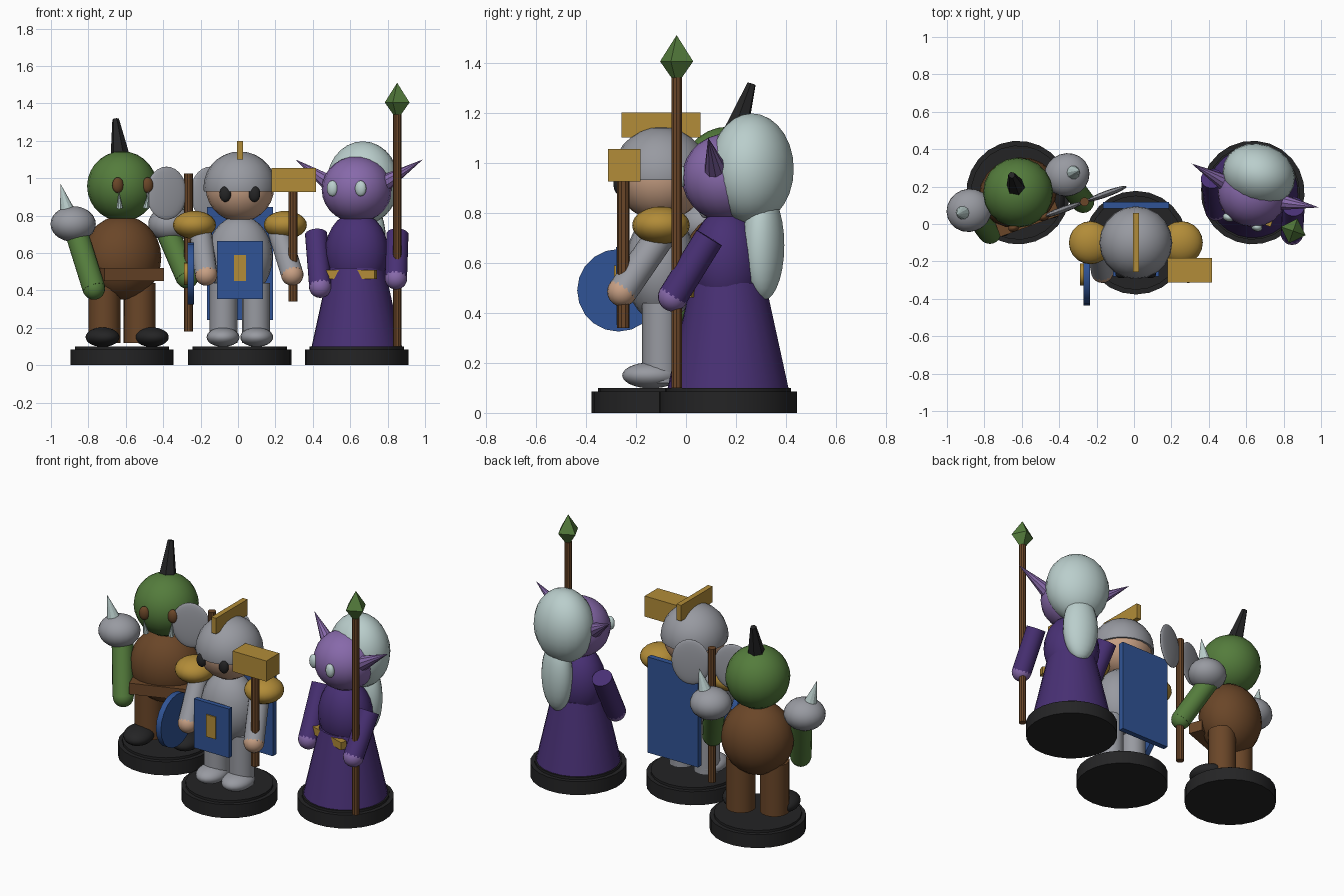
import bpy, bmesh
from math import radians
from mathutils import Matrix, Vector

cube = bpy.data.objects.get("Cube")
if cube:
    bpy.data.objects.remove(cube, do_unlink=True)


def make_material(name, *srgb):
    linear = [((c / 255 + 0.055) / 1.055) ** 2.4 for c in srgb] + [1]
    mat = bpy.data.materials.new(name)
    mat.use_nodes = True
    mat.diffuse_color = linear
    mat.node_tree.nodes["Principled BSDF"].inputs["Base Color"].default_value = linear
    return mat


black = make_material("black", 36, 36, 37)
green = make_material("green", 84, 124, 60)
brown = make_material("brown", 106, 70, 40)
purple = make_material("purple", 72, 48, 116)
lavender = make_material("lavender", 135, 105, 170)
pale = make_material("pale", 186, 206, 204)
grey = make_material("grey", 152, 154, 161)
gold = make_material("gold", 178, 140, 56)
blue = make_material("blue", 48, 84, 150)
tan = make_material("tan", 200, 160, 132)

frame = Matrix()   # placement of the figure being built
figure = ""


def start_figure(name, x, y, turn):
    global frame, figure
    figure = name
    frame = Matrix.Translation((x, y, 0)) @ Matrix.Rotation(radians(turn), 4, "Z")


def finish(bm, name, mat):
    mesh = bpy.data.meshes.new(f"{figure}_{name}")
    bm.to_mesh(mesh)
    bm.free()
    mesh.materials.append(mat)
    mesh.shade_smooth()
    mesh.set_sharp_from_angle(angle=radians(32))
    obj = bpy.data.objects.new(mesh.name, mesh)
    obj.matrix_world = frame
    bpy.context.collection.objects.link(obj)
    return obj


def ball(name, mat, center, size, floor=None):
    bm = bmesh.new()
    bmesh.ops.create_uvsphere(bm, u_segments=20, v_segments=14, radius=1)
    bmesh.ops.transform(bm, verts=bm.verts,
                        matrix=Matrix.Translation(center) @ Matrix.Diagonal((*size, 1)))
    if floor is not None:   # keep only the dome above this height
        bmesh.ops.bisect_plane(bm, geom=bm.verts[:] + bm.edges[:] + bm.faces[:],
                               plane_co=(0, 0, floor), plane_no=(0, 0, 1), clear_inner=True)
        bmesh.ops.holes_fill(bm, edges=[e for e in bm.edges if e.is_boundary])
    finish(bm, name, mat)


def box(name, mat, center, size):
    bm = bmesh.new()
    bmesh.ops.create_cube(bm, size=1)
    bmesh.ops.transform(bm, verts=bm.verts,
                        matrix=Matrix.Translation(center) @ Matrix.Diagonal((*size, 1)))
    finish(bm, name, mat)


def rod(name, mat, start, end, r1, r2=None, sides=16):
    start, end = Vector(start), Vector(end)
    axis = end - start
    bm = bmesh.new()
    bmesh.ops.create_cone(bm, cap_ends=True, segments=sides, radius1=r1,
                          radius2=r1 if r2 is None else r2, depth=axis.length)
    spin = Vector((0, 0, 1)).rotation_difference(axis).to_matrix().to_4x4()
    bmesh.ops.transform(bm, verts=bm.verts,
                        matrix=Matrix.Translation((start + end) / 2) @ spin)
    finish(bm, name, mat)


SIDES = (("right", -1), ("left", 1))


def base():
    rod("base", black, (0, 0, 0), (0, 0, 0.085), 0.277, sides=24)
    rod("base_rim", black, (0, 0, 0.08), (0, 0, 0.1), 0.252, sides=24)


def legs(mat, foot_mat, x, radius, foot):
    for side, s in SIDES:
        rod(f"{side}_leg", mat, (s * x, 0, 0.12), (s * x, 0, 0.44), radius)
        ball(f"{side}_foot", foot_mat, (s * foot[0], foot[1], 0.15), (0.088, 0.115, 0.052))


def arms(mat, hand_mat, shoulder, radius, hands):
    for (side, s), hand in zip(SIDES, hands):
        rod(f"{side}_arm", mat, (s * shoulder[0], 0, shoulder[1]), hand, radius)
        ball(f"{side}_hand", hand_mat, hand, (0.06, 0.06, 0.06))


def eyes(mat, x, z):
    for side, s in SIDES:
        ball(f"{side}_eye", mat, (s * x, -0.168, z), (0.031, 0.022, 0.042))


# Knight
start_figure("knight", 0.01, -0.1, 0)
base()
legs(grey, grey, 0.087, 0.075, (0.09, -0.04))
ball("torso", grey, (0, 0, 0.58), (0.175, 0.145, 0.22))
ball("head", tan, (0, 0, 0.95), (0.183, 0.183, 0.183))
ball("helmet", grey, (0, 0, 0.95), (0.195, 0.195, 0.193), floor=0.93)
box("crest", gold, (0, 0, 1.15), (0.033, 0.315, 0.1))
eyes(black, 0.078, 0.915)
arms(grey, tan, (0.21, 0.71), 0.06, ((-0.18, -0.155, 0.485), (0.28, -0.155, 0.485)))
for side, s in SIDES:
    ball(f"{side}_pauldron", gold, (s * 0.243, 0, 0.75), (0.115, 0.115, 0.075))
box("tabard", blue, (0, -0.165, 0.508), (0.245, 0.03, 0.31))
box("tabard_emblem", gold, (0, -0.183, 0.52), (0.065, 0.009, 0.14))
box("cape", blue, (0, 0.2, 0.543), (0.353, 0.035, 0.605))
rod("round_shield", blue, (-0.28, -0.17, 0.49), (-0.245, -0.17, 0.49), 0.165, sides=20)
rod("shield_boss", gold, (-0.3, -0.17, 0.49), (-0.275, -0.17, 0.49), 0.06)
rod("hammer_handle", brown, (0.285, -0.15, 0.34), (0.285, -0.15, 0.94), 0.025, sides=10)
box("hammer_head", gold, (0.288, -0.147, 0.99), (0.237, 0.13, 0.13))

# Brute
start_figure("brute", -0.62, 0.168, 20)
base()
legs(brown, black, 0.1, 0.085, (0.14, -0.08))
ball("torso", brown, (0, 0, 0.575), (0.213, 0.185, 0.225))
box("belt", brown, (0, -0.145, 0.485), (0.34, 0.09, 0.07))
ball("head", green, (0, 0, 0.957), (0.187, 0.187, 0.187))
rod("topknot", black, (0, 0.025, 1.1), (0, 0.1, 1.315), 0.055, 0.018, sides=6)
eyes(brown, 0.085, 0.963)
arms(green, green, (0.26, 0.71), 0.062, ((-0.215, -0.15, 0.41), (0.31, -0.165, 0.47)))
for side, s in SIDES:
    rod(f"{side}_tusk", pale, (s * 0.075, -0.168, 0.84), (s * 0.085, -0.185, 0.93), 0.018, 0, 8)
    ball(f"{side}_shoulder_guard", grey, (s * 0.278, 0, 0.755), (0.122, 0.115, 0.095))
    rod(f"{side}_shoulder_spike", pale, (s * 0.31, 0, 0.82), (s * 0.35, 0, 0.97), 0.042, 0, 10)
    ball(f"{side}_axe_blade", grey, (0.317 + s * 0.125, -0.168, 0.92), (0.115, 0.017, 0.142))
rod("axe_shaft", brown, (0.317, -0.168, 0.18), (0.317, -0.168, 1.025), 0.024, sides=10)

# Mage
start_figure("mage", 0.635, 0.168, -19)
base()
rod("robe", purple, (0, 0, 0.1), (0, 0, 0.52), 0.242, 0.15, sides=24)
ball("torso", purple, (0, 0, 0.6), (0.172, 0.15, 0.22))
box("sash", gold, (0, -0.122, 0.485), (0.3, 0.04, 0.048))
ball("head", lavender, (0, 0, 0.94), (0.188, 0.184, 0.177))
eyes(pale, 0.08, 0.945)
ball("hair", pale, (0, 0.1, 0.975), (0.197, 0.165, 0.222))
ball("hair_tail", pale, (0, 0.15, 0.67), (0.11, 0.08, 0.22))
for side, s in SIDES:
    rod(f"{side}_ear", lavender, (s * 0.15, 0.0, 0.97), (s * 0.36, 0.04, 1.1), 0.047, 0, 10)
arms(purple, lavender, (0.23, 0.7), 0.06, ((-0.155, -0.15, 0.42), (0.27, -0.14, 0.465)))
staff_x, staff_y = 0.271, -0.124
rod("staff", brown, (staff_x, staff_y, 0.1), (staff_x, staff_y, 1.34), 0.022, sides=10)
rod("crystal_lower", green, (staff_x, staff_y, 1.31), (staff_x, staff_y, 1.405), 0.0, 0.07, 4)
rod("crystal_upper", green, (staff_x, staff_y, 1.405), (staff_x, staff_y, 1.51), 0.07, 0.0, 4)
